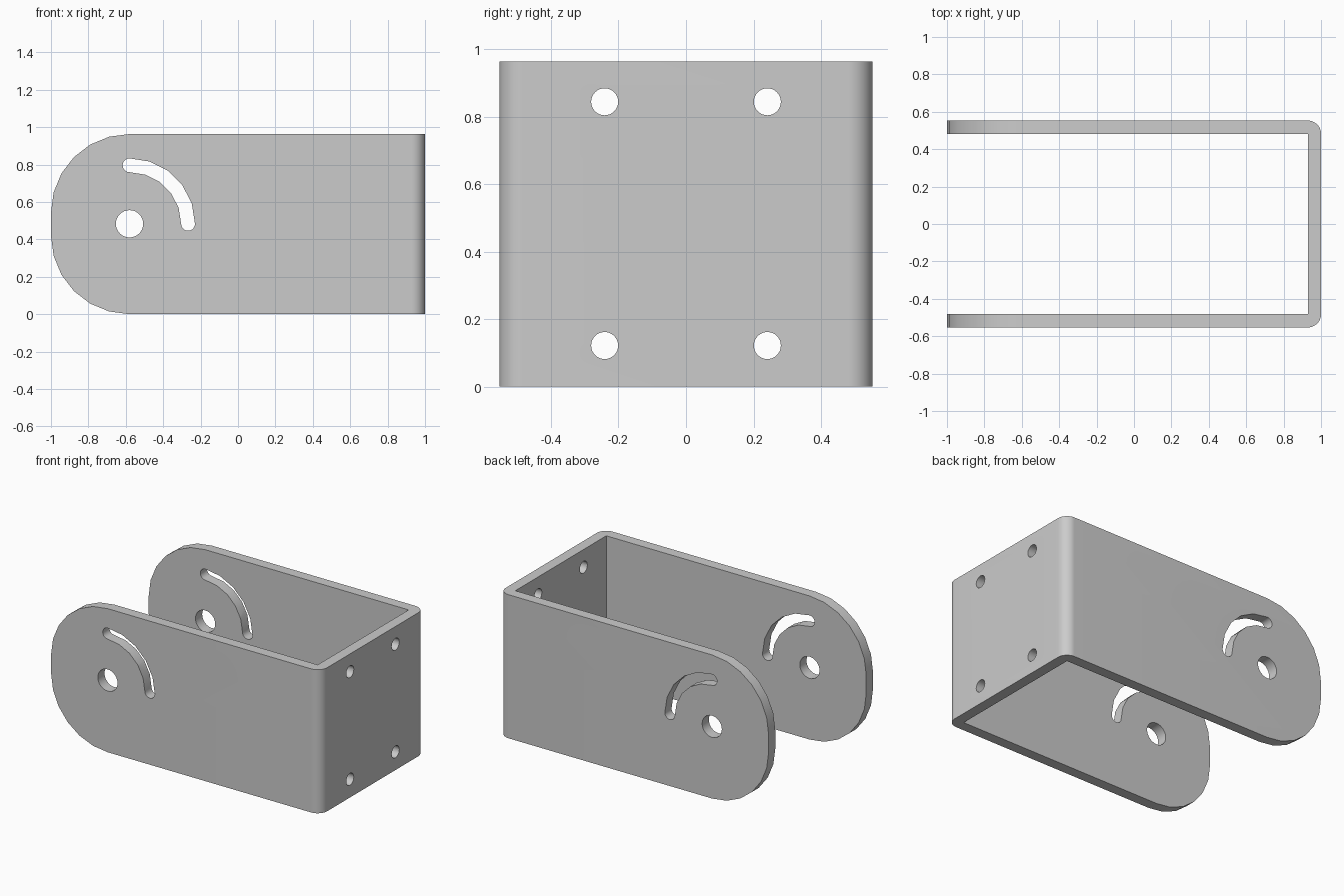
import bpy, bmesh
from math import sin, cos, pi, radians
from mathutils import Vector

if "Cube" in bpy.data.objects:
    bpy.data.objects.remove(bpy.data.objects["Cube"])

W, T, H = 0.553, 0.071, 0.963      # half width, sheet thickness, height
PX, PZ = -0.58, 0.483              # pivot centre


def arc(cx, cy, r, a0, a1, n):
    return [(cx + r * cos(radians(a0 + (a1 - a0) * i / n)),
             cy + r * sin(radians(a0 + (a1 - a0) * i / n))) for i in range(n + 1)]


def prism(bm, pts, sweep):
    """Extrude a closed outline of 3D points along a vector."""
    face = bm.faces.new([bm.verts.new(p) for p in pts])
    ext = bmesh.ops.extrude_face_region(bm, geom=[face])
    bmesh.ops.translate(bm, vec=Vector(sweep),
                        verts=[v for v in ext['geom'] if isinstance(v, bmesh.types.BMVert)])


def finish(bm, name):
    bmesh.ops.recalc_face_normals(bm, faces=bm.faces)
    me = bpy.data.meshes.new(name)
    bm.to_mesh(me)
    bm.free()
    ob = bpy.data.objects.new(name, me)
    bpy.context.collection.objects.link(ob)
    return ob


# U-shaped sheet: sharp inner corners, rounded outer corners
outline = [(-1, -W)] + arc(1 - T, -W + T, T, -90, 0, 12)
outline += arc(1 - T, W - T, T, 0, 90, 12) + [(-1, W)]
outline += [(-1, W - T), (1 - T, W - T), (1 - T, -W + T), (-1, -W + T)]
bm = bmesh.new()
prism(bm, [(x, y, 0) for x, y in outline], (0, 0, H))

# Round the free ends of both arms
ends = [e for e in bm.edges
        if all(abs(v.co.x + 1) < 1e-4 for v in e.verts)
        and abs(e.verts[0].co.z - e.verts[1].co.z) < 1e-4]
bmesh.ops.recalc_face_normals(bm, faces=bm.faces)
bmesh.ops.bevel(bm, geom=ends, offset=0.42, offset_type='OFFSET',
                segments=6, profile=0.5, affect='EDGES')
bracket = finish(bm, "bracket")

# Cutters: pivot holes, curved slots and mounting holes
cut = bmesh.new()
R, hw = 0.313, 0.037
slot = arc(PX, PZ, R + hw, 0, 90, 5)
slot += arc(PX, PZ + R, hw, 90, 270, 10)[1:-1]
slot += arc(PX, PZ, R - hw, 90, 0, 5)
slot += arc(PX + R, PZ, hw, 180, 360, 10)[1:-1]
for shape in (slot, arc(PX, PZ, 0.073, 0, 360, 32)[:-1]):
    prism(cut, [(x, -0.7, z) for x, z in shape], (0, 1.4, 0))
for y in (-0.241, 0.241):
    for z in (0.122, 0.844):
        prism(cut, [(0.85, a, b) for a, b in arc(y, z, 0.04, 0, 360, 32)[:-1]], (0.3, 0, 0))
cutter = finish(cut, "hole_cutter")
cutter.hide_render = True

mod = bracket.modifiers.new("holes", 'BOOLEAN')
mod.operation = 'DIFFERENCE'
mod.solver = 'EXACT'
mod.object = cutter
bpy.ops.object.select_all(action='DESELECT')
bpy.context.view_layer.objects.active = bracket
bracket.select_set(True)
bpy.ops.object.modifier_apply(modifier=mod.name)
bpy.data.objects.remove(cutter)
bpy.ops.object.shade_smooth_by_angle(angle=radians(30))
